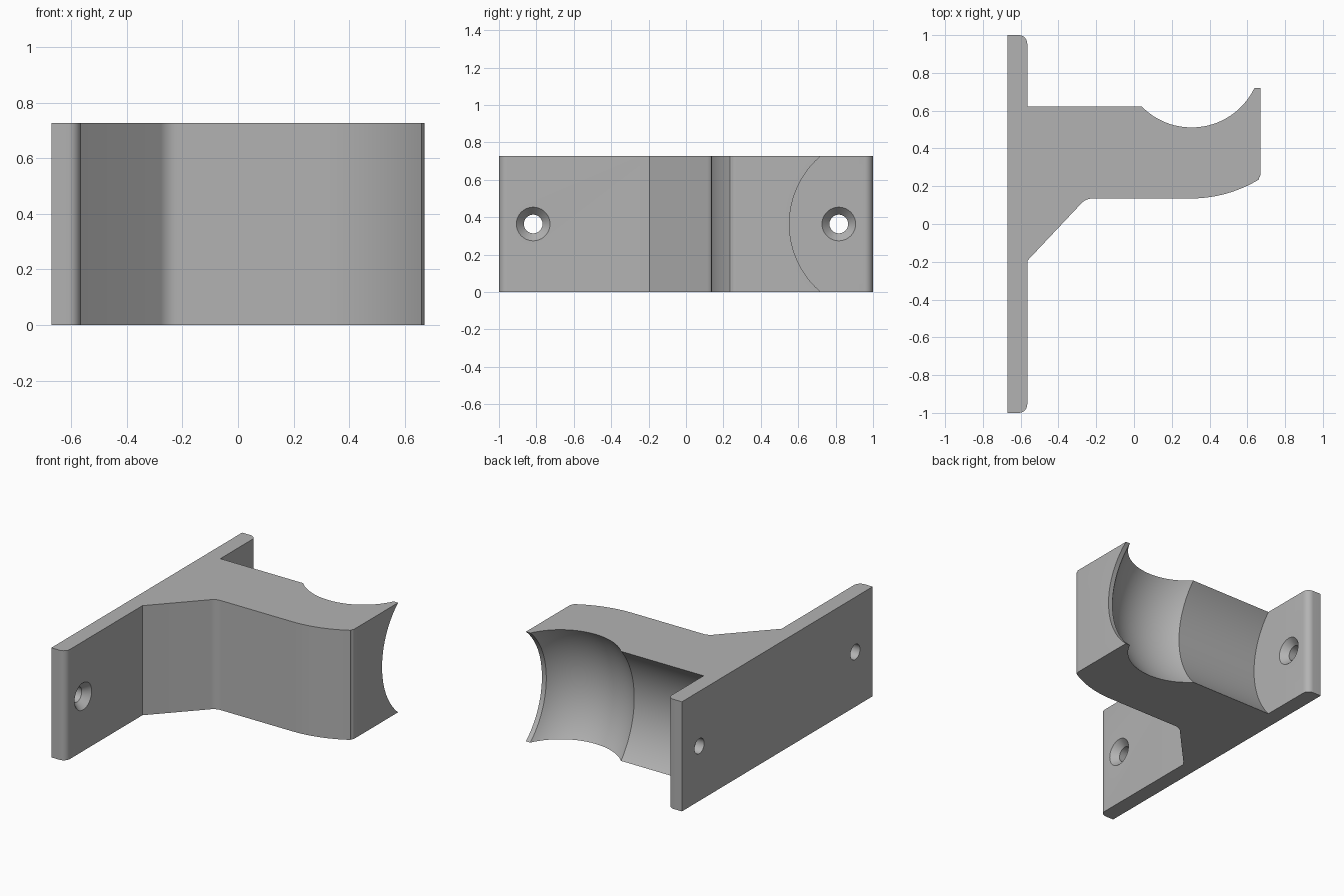
import bpy, bmesh
from math import sin, cos, pi, radians, hypot

if "Cube" in bpy.data.objects:
    bpy.data.objects.remove(bpy.data.objects["Cube"], do_unlink=True)

HEIGHT = 0.727
MID = HEIGHT / 2
FACE = -0.565          # front face of the wall plate

grey = bpy.data.materials.new("light_grey")
grey.use_nodes = True
colour = (0.45, 0.45, 0.45, 1)
grey.diffuse_color = colour
grey.node_tree.nodes["Principled BSDF"].inputs["Base Color"].default_value = colour


def make_object(name, bm):
    bmesh.ops.recalc_face_normals(bm, faces=bm.faces)
    mesh = bpy.data.meshes.new(name)
    bm.to_mesh(mesh)
    bm.free()
    mesh.materials.append(grey)
    obj = bpy.data.objects.new(name, mesh)
    bpy.context.collection.objects.link(obj)
    return obj


def arc(cx, cy, r, start, end, steps):
    angles = [radians(start + (end - start) * i / steps) for i in range(steps + 1)]
    return [(cx + r * cos(a), cy + r * sin(a)) for a in angles]


def extrude_outline(name, outline):
    bm = bmesh.new()
    face = bm.faces.new([bm.verts.new((x, y, 0)) for x, y in outline])
    new = bmesh.ops.extrude_face_region(bm, geom=[face])["geom"]
    verts = [v for v in new if isinstance(v, bmesh.types.BMVert)]
    bmesh.ops.translate(bm, verts=verts, vec=(0, 0, HEIGHT))
    return make_object(name, bm)


def lathe_x(name, profile, y, segments):
    """Solid of revolution about an axis along x at mid height."""
    bm = bmesh.new()
    rings = []
    for x, r in profile:
        turns = [2 * pi * i / segments for i in range(segments)]
        rings.append([bm.verts.new((x, y + r * cos(a), MID + r * sin(a))) for a in turns])
    for a, b in zip(rings, rings[1:]):
        for i in range(segments):
            j = (i + 1) % segments
            bm.faces.new((a[i], a[j], b[j], b[i]))
    bm.faces.new(rings[0])
    bm.faces.new(rings[-1])
    return make_object(name, bm)


# Wall plate, gusset and arm in one outline
outline = [(-0.67, -1)]
outline += arc(FACE - 0.045, -0.955, 0.045, -90, 0, 8)       # rounded plate end
outline += [(FACE, -0.195)]
outline += arc(-0.22, 0.055, 0.08, 135, 90, 6)               # soft bend into the arm
outline += arc(0.3, 0.835, 0.7, -90, -59, 14)                # curved underside
outline += arc(0.64, 0.265, 0.03, -45, 0, 4)                 # tip corner
outline += [(0.67, 0.76), (FACE, 0.76)]
outline += arc(FACE - 0.045, 0.955, 0.045, 0, 90, 8)
outline += [(-0.67, 1)]
bracket = extrude_outline("rod_bracket", outline)

# Rod with a bulbous end, cut out of the arm
AXIS = 1.03


def rod_radius(edge_y):
    return hypot(AXIS - edge_y, MID)


bulb = [(x, y) for x, y in arc(0.305, 0.88, 0.369, 224.5, 334.5, 28)]
seat = [(FACE + 0.0002, bulb[0][1])] + bulb + [(0.8, bulb[-1][1])]
cutters = [lathe_x("rod_cutter", [(x, rod_radius(y)) for x, y in seat], AXIS, 160)]

# Countersunk screw holes
for side in (-1, 1):
    hole = [(-0.8, 0.05), (FACE - 0.045, 0.05), (FACE, 0.09), (FACE + 0.02, 0.09)]
    cutters.append(lathe_x("screw_hole_cutter", hole, side * 0.817, 48))

for cutter in cutters:
    mod = bracket.modifiers.new(cutter.name, "BOOLEAN")
    mod.operation = "DIFFERENCE"
    mod.solver = "EXACT"
    mod.object = cutter
    bpy.context.view_layer.objects.active = bracket
    bpy.ops.object.modifier_apply(modifier=mod.name)
    bpy.data.objects.remove(cutter, do_unlink=True)

# Smooth curves, sharp corners
bpy.ops.object.select_all(action="DESELECT")
bracket.select_set(True)
bpy.context.view_layer.objects.active = bracket
bpy.ops.object.shade_smooth_by_angle(angle=radians(25))
